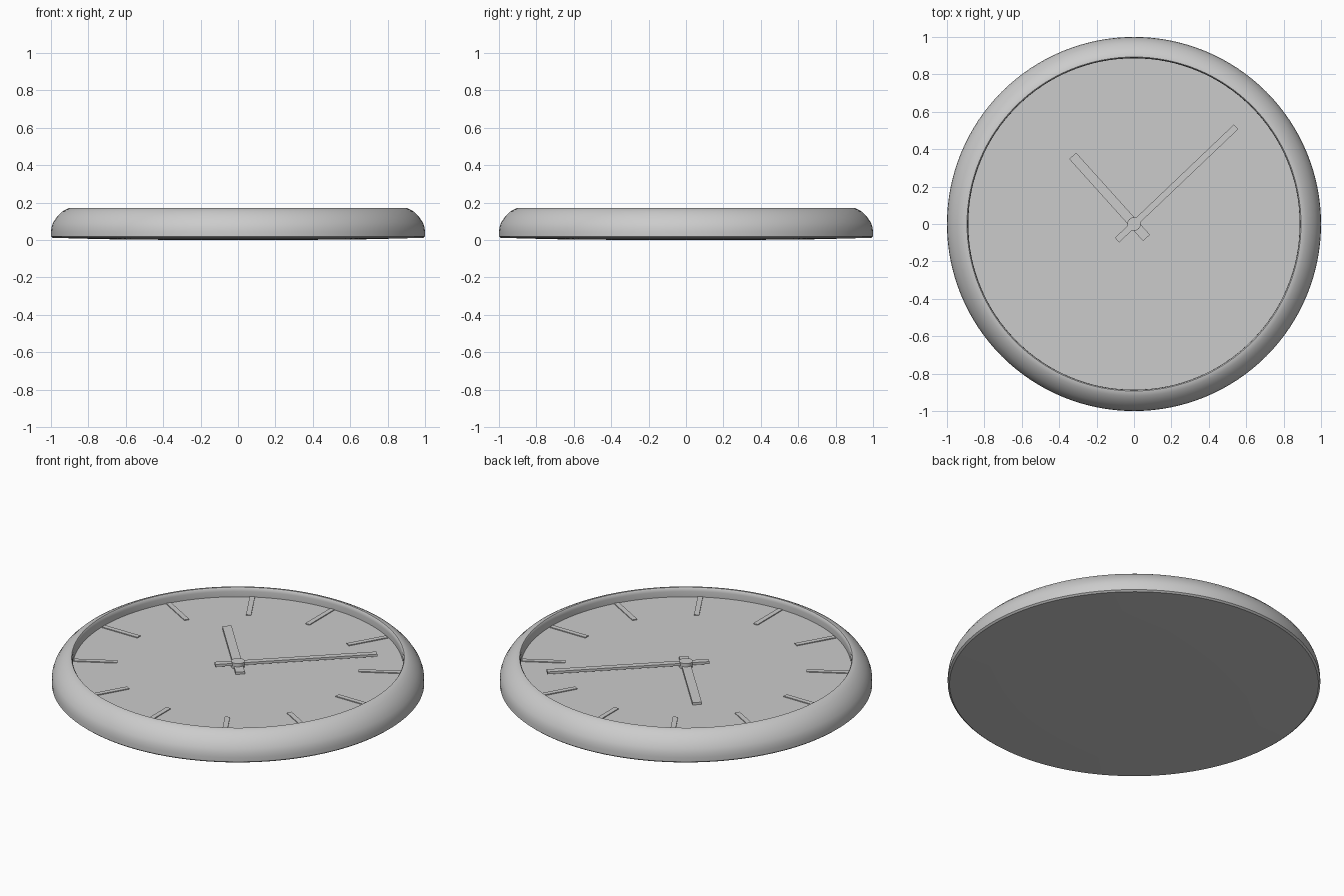
import bpy, bmesh, math
from mathutils import Matrix

if "Cube" in bpy.data.objects:
    bpy.data.objects.remove(bpy.data.objects["Cube"])

SEGS = 128


def finish(bm, name, smooth=True):
    bmesh.ops.remove_doubles(bm, verts=bm.verts, dist=1e-5)
    bmesh.ops.recalc_face_normals(bm, faces=bm.faces)
    me = bpy.data.meshes.new(name)
    bm.to_mesh(me)
    bm.free()
    ob = bpy.data.objects.new(name, me)
    bpy.context.collection.objects.link(ob)
    if smooth:
        bpy.ops.object.select_all(action='DESELECT')
        ob.select_set(True)
        bpy.context.view_layer.objects.active = ob
        bpy.ops.object.shade_smooth_by_angle(angle=math.radians(35))
    return ob


def lathe(name, profile, segs=SEGS):
    bm = bmesh.new()
    vs = [bm.verts.new((r, 0, z)) for r, z in profile]
    es = [bm.edges.new(p) for p in zip(vs, vs[1:])]
    bmesh.ops.spin(bm, geom=vs + es, cent=(0, 0, 0), axis=(0, 0, 1),
                   angle=math.tau, steps=segs, use_merge=True)
    return finish(bm, name)


def bar(bm, angle, r0, r1, width, z0, z1):
    # box lying along a radius from r0 to r1
    m = (Matrix.Rotation(math.radians(angle), 4, 'Z')
         @ Matrix.Translation(((r0 + r1) / 2, 0, (z0 + z1) / 2))
         @ Matrix.Diagonal((r1 - r0, width, z1 - z0, 1)))
    bmesh.ops.create_cube(bm, size=1, matrix=m)


def hand(name, *args):
    bm = bmesh.new()
    bar(bm, *args)
    return finish(bm, name, False)


# Case: shallow domed back, rounded rim, inner wall and recessed dial
lathe("case", [
    (0, 0), (0.3, 0.001), (0.62, 0.003), (0.8, 0.007), (0.99, 0.012),
    (1.0, 0.02), (1.0, 0.045), (0.997, 0.068), (0.989, 0.092),
    (0.968, 0.125), (0.94, 0.152), (0.92, 0.164), (0.904, 0.171),
    (0.893, 0.172), (0.888, 0.165), (0.886, 0.15), (0.887, 0.118)])
lathe("dial", [(0, 0.118), (0.888, 0.118)])

# Twelve thin hour markers
bm = bmesh.new()
for i in range(12):
    bar(bm, i * 30, 0.65, 0.882, 0.028, 0.116, 0.123)
finish(bm, "hour_markers", False)

# Hands and centre cap
hand("hour_hand", 132, -0.10, 0.49, 0.05, 0.119, 0.133)
hand("minute_hand", 43.6, -0.125, 0.754, 0.034, 0.133, 0.147)
lathe("centre_cap", [(0, 0.116), (0.036, 0.116), (0.036, 0.152), (0, 0.152)], 24)
